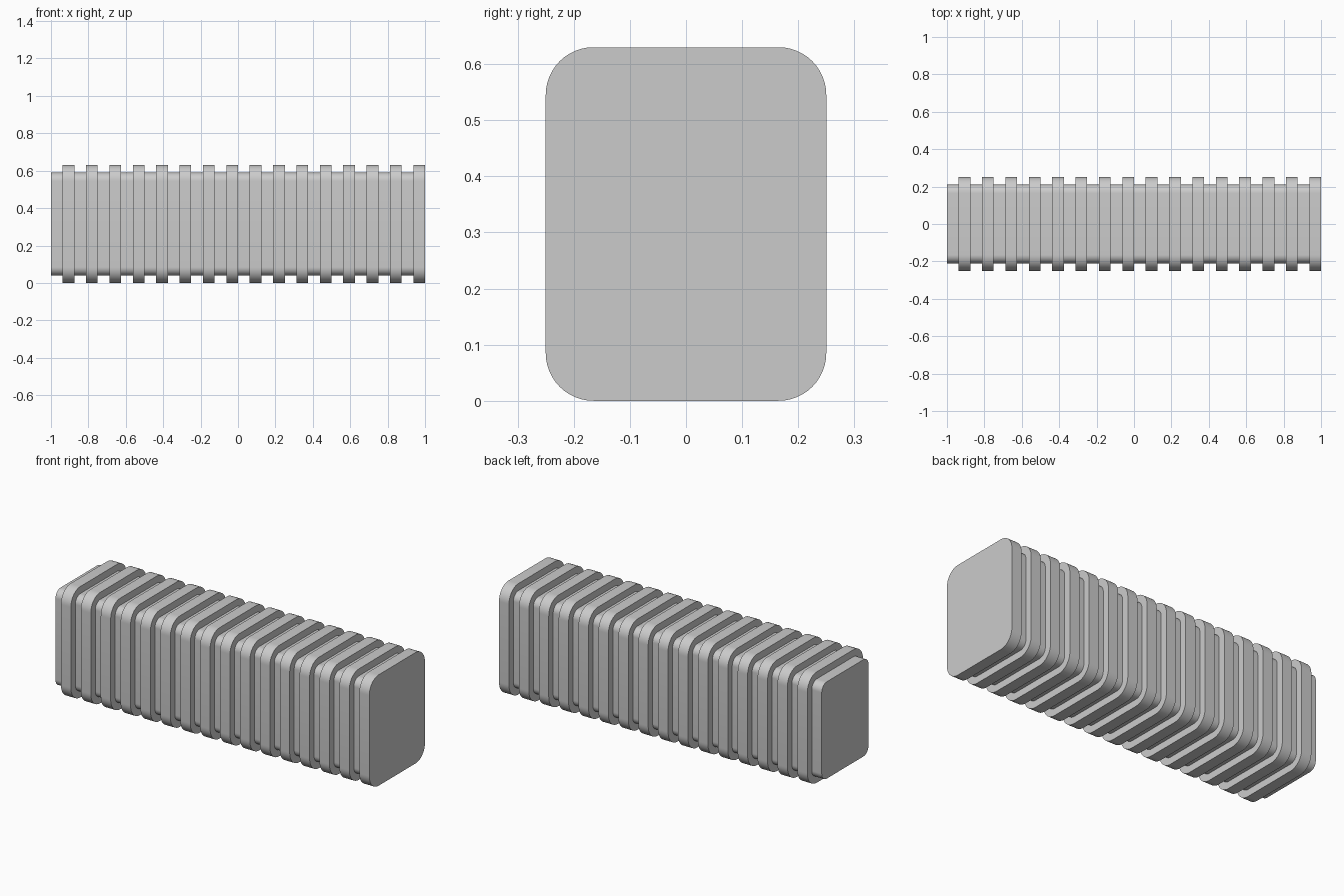
import bpy
import bmesh
from math import radians, sin, cos

cube = bpy.data.objects.get("Cube")
if cube:
    bpy.data.objects.remove(cube, do_unlink=True)

RIBS = 16
STEP = 2 / RIBS
MID_Z = 0.315

# Single grey material
grey = bpy.data.materials.new("grey")
grey.use_nodes = True
colour = (0.6, 0.6, 0.6, 1)
grey.diffuse_color = colour
grey.node_tree.nodes["Principled BSDF"].inputs["Base Color"].default_value = colour


def rounded_section(half_y, half_z, radius, steps=12):
    """Counter-clockwise rounded rectangle as (y, z) points."""
    points = []
    for corner, (sy, sz) in enumerate([(1, 1), (-1, 1), (-1, -1), (1, -1)]):
        for i in range(steps + 1):
            a = radians(90 * (corner + i / steps))
            points.append((sy * (half_y - radius) + radius * cos(a),
                           MID_Z + sz * (half_z - radius) + radius * sin(a)))
    return points


core = rounded_section(0.21, 0.275, 0.045)
rib = rounded_section(0.25, 0.315, 0.085)

# Bellows: one skin stepping between the groove and rib sections
bm = bmesh.new()
rings = []
for n in range(RIBS):
    x = -1 + n * STEP
    for section, x0 in ((core, x), (rib, x + STEP / 2)):
        for xx in (x0, x0 + STEP / 2):
            rings.append([bm.verts.new((xx, y, z)) for y, z in section])

for a, b in zip(rings, rings[1:]):
    for i in range(len(a)):
        j = (i + 1) % len(a)
        bm.faces.new((a[i], a[j], b[j], b[i]))

# End caps
bm.faces.new(rings[0][::-1])
bm.faces.new(rings[-1])
bmesh.ops.recalc_face_normals(bm, faces=bm.faces)

mesh = bpy.data.meshes.new("bellows")
bm.to_mesh(mesh)
bm.free()
mesh.materials.append(grey)
bellows = bpy.data.objects.new("bellows", mesh)
bpy.context.collection.objects.link(bellows)

# Smooth rounded corners, crisp steps
bpy.context.view_layer.objects.active = bellows
bellows.select_set(True)
bpy.ops.object.shade_smooth_by_angle(angle=radians(30))
